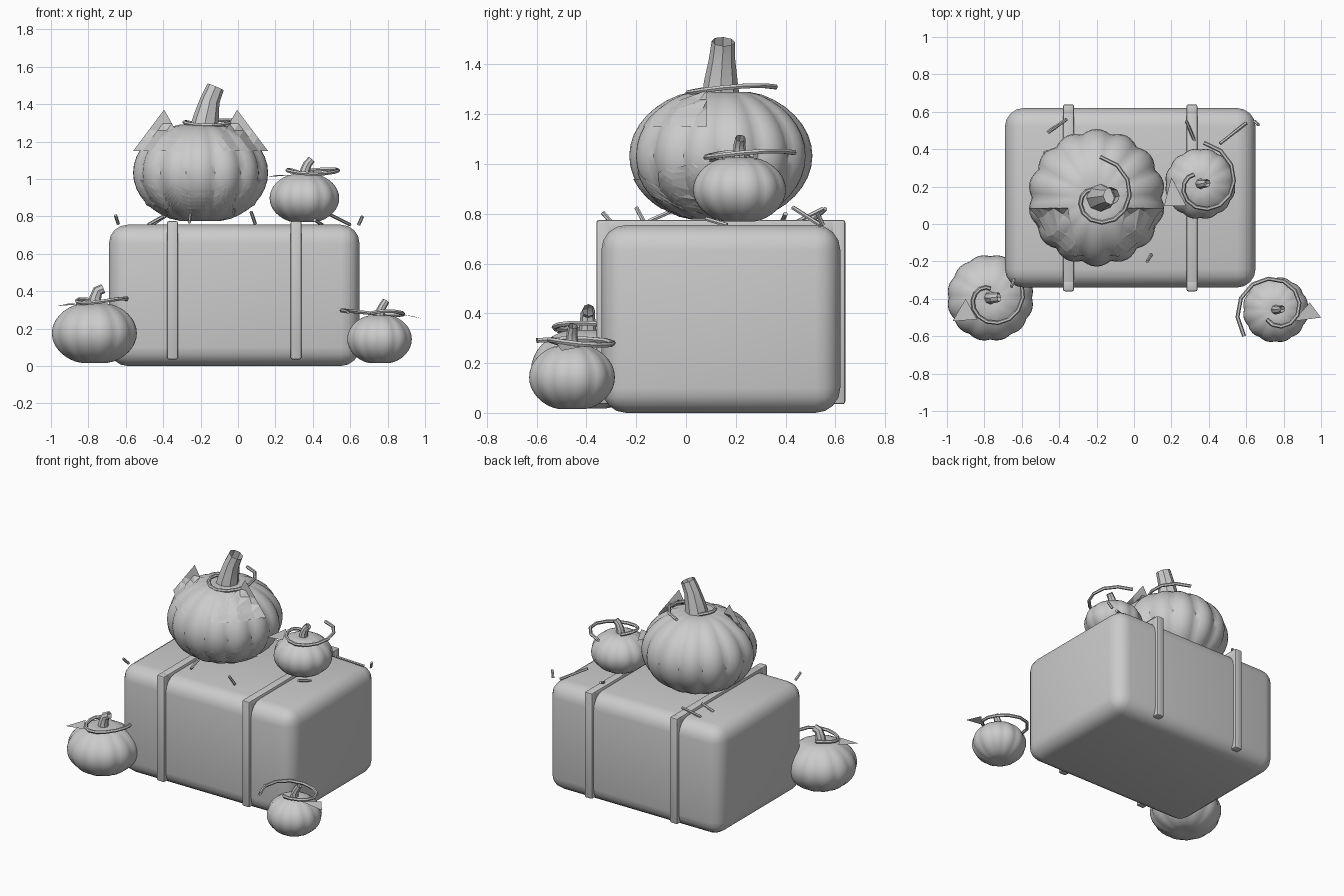
import bpy, bmesh, math
from mathutils import Vector
from mathutils.bvhtree import BVHTree

if "Cube" in bpy.data.objects:
    bpy.data.objects.remove(bpy.data.objects["Cube"])


def add_mesh(name, bm, smooth=True):
    me = bpy.data.meshes.new(name)
    bm.to_mesh(me)
    bm.free()
    ob = bpy.data.objects.new(name, me)
    bpy.context.collection.objects.link(ob)
    bpy.context.view_layer.objects.active = ob
    if smooth:
        ob.select_set(True)
        bpy.ops.object.shade_smooth_by_angle(angle=math.radians(40))
        ob.select_set(False)
    return ob


def box(name, lo, hi, bevel, segs):
    bm = bmesh.new()
    bmesh.ops.create_cube(bm, size=1)
    for v in bm.verts:
        v.co = Vector([(a + b) / 2 + c * (b - a) for a, b, c in zip(lo, hi, v.co)])
    bmesh.ops.bevel(bm, geom=bm.edges[:], offset=bevel, segments=segs, profile=0.5, affect='EDGES')
    return add_mesh(name, bm)


def tube(name, pts, radii, sides=8, caps=False):
    """Tapered tube along a path."""
    bm = bmesh.new()
    pts = [Vector(p) for p in pts]
    rings = []
    for i, p in enumerate(pts):
        t = (pts[min(i + 1, len(pts) - 1)] - pts[max(i - 1, 0)]).normalized()
        ref = Vector((0, 1, 0)) if abs(t.y) < 0.7 else Vector((0, 0, 1))
        if len(pts) > 5:
            ref = Vector((0, 0, 1))
        a = t.cross(ref).normalized()
        b = t.cross(a)
        rings.append([bm.verts.new(p + radii[i] * (a * math.cos(k * math.tau / sides) + b * math.sin(k * math.tau / sides)))
                      for k in range(sides)])
    for r, s in zip(rings, rings[1:]):
        for k in range(sides):
            n = (k + 1) % sides
            bm.faces.new((r[k], r[n], s[n], s[k]))
    if caps:
        bm.faces.new(rings[0][::-1])
        bm.faces.new(rings[-1])
    bmesh.ops.recalc_face_normals(bm, faces=bm.faces[:])
    return add_mesh(name, bm)


def pumpkin(name, c, r, rz, lobes, depth):
    bm = bmesh.new()
    bmesh.ops.create_uvsphere(bm, u_segments=lobes * 6, v_segments=20, radius=1)
    for v in bm.verts:
        x, y, z = v.co
        rho = math.hypot(x, y)
        k = r * (1 - depth * (1 - abs(math.sin(math.atan2(y, x) * lobes / 2))) * min(1, rho * 2))
        z *= 1 - 0.1 * math.exp(-(rho / 0.25) ** 2)       # dimple at the poles
        v.co = (c[0] + x * k, c[1] + y * k, c[2] + z * rz * 1.03)
    return add_mesh(name, bm)


def vine(name, c, r0, r1, start, sweep, z0, z1, n=12):
    pts = []
    for i in range(n + 1):
        t = i / n
        a = math.radians(start + sweep * t)
        r = r0 + (r1 - r0) * t
        pts.append((c[0] + r * math.cos(a), c[1] + r * math.sin(a),
                    z0 + (z1 - z0) * t + 0.012 * math.sin(t * 9)))
    return tube(name, pts, [0.011] * (n + 1), 6)


# Hay bale and its two straps
box("hay_bale", (-0.69, -0.34, 0), (0.65, 0.62, 0.755), 0.1, 4)
for side, x in (("left", -0.35), ("right", 0.31)):
    a, b = x - 0.029, x + 0.029
    box(f"strap_front_{side}", (a, -0.36, 0.035), (b, -0.30, 0.775), 0.01, 2)
    box(f"strap_back_{side}", (a, 0.58, 0.035), (b, 0.64, 0.775), 0.01, 2)
    box(f"strap_top_{side}", (a, -0.36, 0.715), (b, 0.64, 0.775), 0.01, 2)

# Large carved pumpkin with bent open stem
CX, CY = -0.2, 0.14
big = pumpkin("large_pumpkin", (CX, CY, 1.033), 0.368, 0.268, 14, 0.06)
tube("large_stem", [(-0.185, 0.14, 1.25), (-0.17, 0.14, 1.33), (-0.15, 0.145, 1.42), (-0.12, 0.15, 1.492)],
     [0.078, 0.068, 0.053, 0.047])
vine("large_vine", (CX, CY), 0.05, 0.22, 120, 325, 1.29, 1.305)

# Face cut-outs: flat outlines draped over the front of the pumpkin
bpy.context.view_layer.update()
tree = BVHTree.FromObject(big, bpy.context.evaluated_depsgraph_get())


def face_patch(name, outline):
    bm = bmesh.new()
    bm.faces.new([bm.verts.new((CX + x, 0, z)) for x, z in outline])
    bmesh.ops.triangulate(bm, faces=bm.faces[:])
    bmesh.ops.subdivide_edges(bm, edges=bm.edges[:], cuts=5, use_grid_fill=True)
    for v in bm.verts:
        hit = tree.ray_cast(Vector((v.co.x, -2, v.co.z)), Vector((0, 1, 0)))[0]
        v.co.y = min(hit.y - 0.006, 0.085) if hit else 0.085
    bmesh.ops.recalc_face_normals(bm, faces=bm.faces[:])
    return add_mesh(name, bm, False)


for side, s in (("left", -1), ("right", 1)):
    face_patch(f"eye_{side}", [(0.195 * s, 1.37), (0.36 * s, 1.15), (0.07 * s, 1.15)])
half = [(0.36, 1.01), (0.25, 0.965), (0.2, 0.91), (0.14, 0.97), (0.07, 0.94)]
low = [(0.07, 0.82), (0.12, 0.87), (0.18, 0.80), (0.29, 0.86)]
face_patch("mouth", half + [(0, 0.9)] + [(-x, z) for x, z in half[::-1]]
           + [(-x, z) for x, z in low[::-1]] + low)

# Three small pumpkins, each with stem, curling vine and leaf
small = [
    ("left", (-0.768, -0.395, 0.175), 0.232, 0.165, 90, 295, 0.05, 0.185,
     [(-0.97, -0.52, 0.32), (-0.90, -0.40, 0.335), (-0.84, -0.51, 0.33)]),
    ("right", (0.757, -0.458, 0.143), 0.176, 0.133, 230, 350, 0.07, 0.22,
     [(1.0, -0.5, 0.25), (0.94, -0.42, 0.265), (0.85, -0.52, 0.28)]),
    ("top", (0.355, 0.215, 0.897), 0.19, 0.134, 125, 320, 0.06, 0.22,
     [(0.16, 0.095, 1.01), (0.28, 0.095, 1.02), (0.20, 0.25, 1.02)]),
]
for name, c, r, rz, start, sweep, r0, r1, leaf in small:
    x, y, z = c
    top = z + rz
    pumpkin(f"small_pumpkin_{name}", c, r, rz, 12, 0.04)
    k = r / 0.19
    tube(f"small_stem_{name}", [(x, y, top - 0.03), (x + 0.005, y, top + 0.02 * k), (x + 0.018, y, top + 0.05 * k),
                                (x + 0.038 * k, y + 0.004, top + 0.073)],
         [0.03 * k, 0.026 * k, 0.023 * k, 0.021 * k])
    vine(f"small_vine_{name}", c, r0, r1, start, sweep, top + 0.005, top + 0.01)
    bm = bmesh.new()
    bm.faces.new([bm.verts.new(p) for p in leaf])
    add_mesh(f"leaf_{name}", bm, False)

# Loose straw on the bale
straws = [
    (-0.46, 0.49, 0.755, -0.36, 0.56, 0.82), (0.28, 0.55, 0.82, 0.33, 0.43, 0.76),
    (0.46, 0.43, 0.825, 0.60, 0.54, 0.755), (0.645, 0.55, 0.755, 0.665, 0.53, 0.80),
    (0.07, -0.20, 0.825, 0.092, -0.165, 0.76), (-0.655, -0.335, 0.805, -0.64, -0.295, 0.76),
    (-0.26, -0.15, 0.77, -0.255, -0.06, 0.81), (-0.48, 0.38, 0.755, -0.40, 0.40, 0.80),
    (0.41, 0.08, 0.78, 0.45, 0.165, 0.755),
]
for i, s in enumerate(straws):
    tube(f"straw_{i + 1}", [s[:3], s[3:]], [0.009, 0.009], 6, True)
